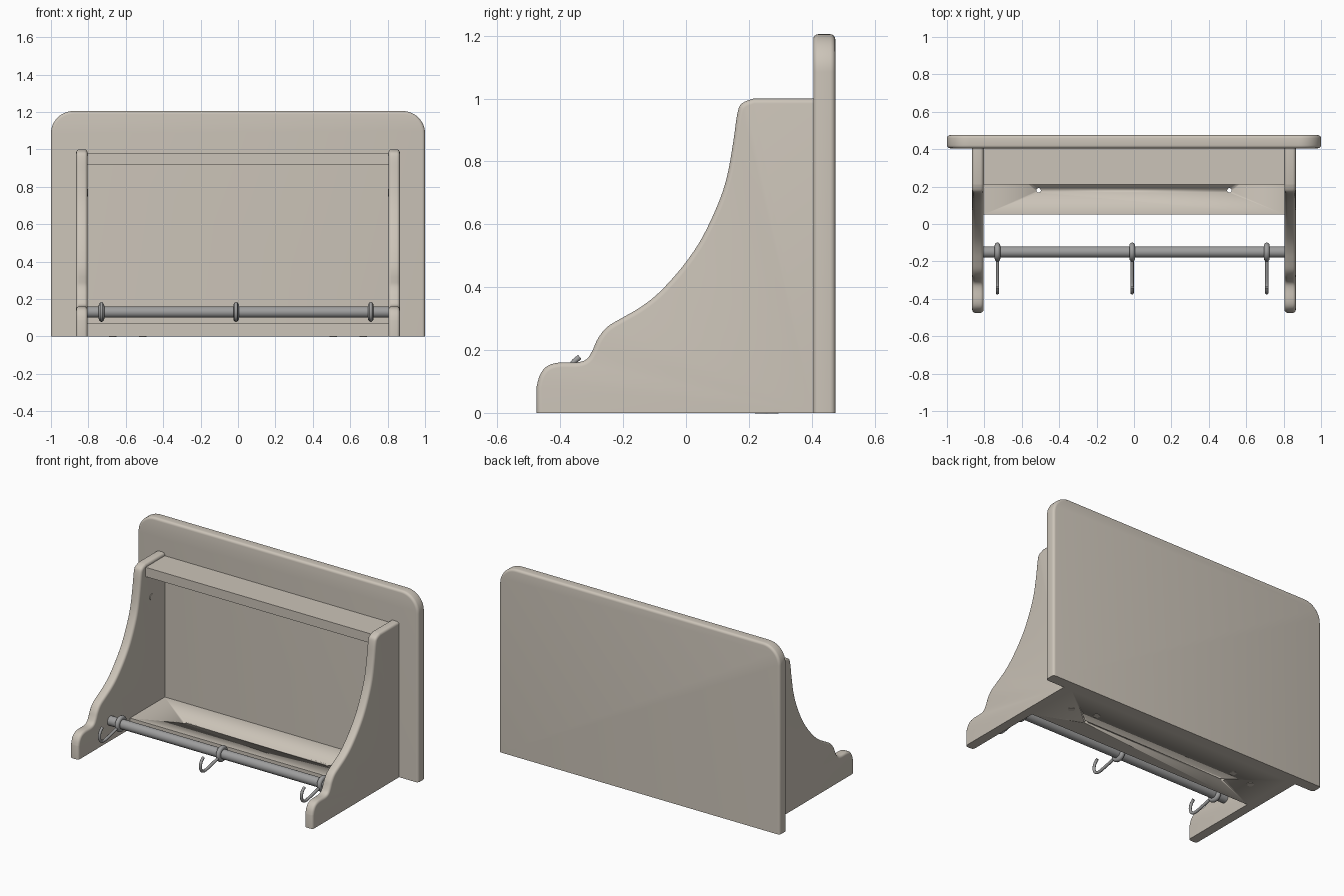
import bpy, bmesh
from math import cos, sin, pi, radians
from mathutils import Vector

cube = bpy.data.objects.get("Cube")
if cube:
    bpy.data.objects.remove(cube)


def material(name, colour, rough):
    m = bpy.data.materials.new(name)
    m.use_nodes = True
    m.diffuse_color = (*colour, 1)
    node = m.node_tree.nodes["Principled BSDF"]
    node.inputs["Base Color"].default_value = (*colour, 1)
    node.inputs["Roughness"].default_value = rough
    return m


WOOD = material("painted wood", (0.60, 0.55, 0.48), 0.6)
METAL = material("grey metal", (0.34, 0.34, 0.34), 0.4)


def finish(obj, mat, name):
    obj.name = name
    obj.data.materials.append(mat)
    bpy.ops.object.select_all(action='DESELECT')
    obj.select_set(True)
    bpy.context.view_layer.objects.active = obj
    bpy.ops.object.shade_smooth_by_angle(angle=radians(35))
    return obj


def slab(name, outline, depth, rounded, radius=0.016):
    """Extrude a 3D outline; round the rim edges whose middle passes the rule."""
    bm = bmesh.new()
    face = bm.faces.new([bm.verts.new(p) for p in outline])
    grown = bmesh.ops.extrude_face_region(bm, geom=[face], use_keep_orig=True)
    new = [g for g in grown["geom"] if isinstance(g, bmesh.types.BMVert)]
    bmesh.ops.translate(bm, verts=new, vec=depth)
    bmesh.ops.recalc_face_normals(bm, faces=bm.faces)
    along = Vector(depth).normalized()
    rim = [e for e in bm.edges
           if abs((e.verts[0].co - e.verts[1].co).dot(along)) < 1e-4
           and rounded((e.verts[0].co + e.verts[1].co) / 2)]
    if rim:
        bmesh.ops.bevel(bm, geom=rim, offset=radius, segments=4, profile=0.5,
                        affect='EDGES', clamp_overlap=True)
    mesh = bpy.data.meshes.new(name)
    bm.to_mesh(mesh)
    bm.free()
    obj = bpy.data.objects.new(name, mesh)
    bpy.context.collection.objects.link(obj)
    return finish(obj, WOOD, name)


def smooth_path(pts, steps=4):
    """Catmull-Rom curve through 2D points."""
    v = [Vector(p) for p in pts]
    v = [v[0]] + v + [v[-1]]
    out = []
    for a, b, c, d in zip(v, v[1:], v[2:], v[3:]):
        for i in range(steps):
            t = i / steps
            out.append((2 * b + (c - a) * t + (2 * a - 5 * b + 4 * c - d) * t * t
                        + (3 * b - a - 3 * c + d) * t ** 3) / 2)
    return out + [v[-1]]


def cylinder(name, mat, radius, depth, loc, rot=(0, 0, 0), sides=32):
    bpy.ops.mesh.primitive_cylinder_add(vertices=sides, radius=radius, depth=depth,
                                        location=loc, rotation=rot)
    return finish(bpy.context.object, mat, name)


# Back board with rounded upper corners
R, TOP, BACK = 0.12, 1.205, 0.475
outline = [(-1, BACK, 0), (1, BACK, 0)]
for cx, start in ((1 - R, 0), (R - 1, pi / 2)):
    for i in range(13):
        a = start + i * pi / 24
        outline.append((cx + R * cos(a), BACK, TOP - R + R * sin(a)))
slab("back_board", outline, (0, -0.07, 0), lambda c: c.z > 0.01)

# Curved side brackets
sweep = smooth_path([
    (-0.475, 0.085), (-0.465, 0.12), (-0.443, 0.148), (-0.405, 0.16), (-0.345, 0.161),
    (-0.315, 0.172), (-0.297, 0.2), (-0.28, 0.237), (-0.25, 0.274), (-0.2, 0.304),
    (-0.15, 0.333), (-0.1, 0.37), (-0.05, 0.42), (0, 0.48), (0.05, 0.555),
    (0.1, 0.66), (0.13, 0.75), (0.15, 0.86), (0.163, 0.95), (0.177, 0.984), (0.215, 1)])
profile = [(-0.475, 0)] + [tuple(p) for p in sweep] + [(0.405, 1), (0.405, 0)]
for side, s in (("left", 1), ("right", -1)):
    slab(side + "_bracket", [(s * 0.805, y, z) for y, z in profile], (s * 0.06, 0, 0),
         lambda c: c.z > 0.001 and c.y < 0.4)


# Shelves between the brackets
def shelf(name, front, low, high, rounded):
    ring = [(front, low), (front, high), (0.405, high), (0.405, low)]
    return slab(name, [(-0.806, y, z) for y, z in ring], (1.612, 0, 0), rounded, 0.012)


shelf("top_shelf", 0.21, 0.92, 0.98, lambda c: False)
bottom = shelf("bottom_shelf", 0.05, 0, 0.07, lambda c: False)

# Drilled holes in the bottom shelf
for s in (-1, 1):
    cutter = cylinder("hole_cutter", WOOD, 0.012, 0.3, (s * 0.51, 0.18, 0.03), sides=16)
    cut = bottom.modifiers.new("hole", 'BOOLEAN')
    cut.operation = 'DIFFERENCE'
    cut.solver = 'EXACT'
    cut.object = cutter
    cutter.hide_render = True
    cutter.hide_viewport = True
    cutter.display_type = 'WIRE'

# Thin screw plugs under the shelves and inside the brackets
for s in (-1, 1):
    for spot in ((0.67, 0.24, 0), (0.51, 0.275, 0), (0.67, 0.28, 0.92)):
        cylinder("screw_plug", WOOD, 0.02, 0.006, (s * spot[0], spot[1], spot[2] + 0.001))
    cylinder("side_plug", WOOD, 0.02, 0.006, (s * 0.804, 0.27, 0.767), (0, pi / 2, 0))

# Hanging rod
ROD_Y, ROD_Z = -0.15, 0.13
cylinder("hanging_rod", METAL, 0.03, 1.62, (0, ROD_Y, ROD_Z), (0, pi / 2, 0))

# Hooks: a ring on the rod and a bent wire reaching forward
wire = smooth_path([(-0.19, 0.115), (-0.24, 0.103), (-0.29, 0.092), (-0.33, 0.087),
                    (-0.358, 0.1), (-0.368, 0.128), (-0.36, 0.158), (-0.338, 0.178)])
for x in (-0.73, -0.01, 0.71):
    bpy.ops.mesh.primitive_torus_add(location=(x, ROD_Y, ROD_Z), rotation=(0, pi / 2, 0),
                                     major_radius=0.036, minor_radius=0.015,
                                     major_segments=32, minor_segments=12)
    finish(bpy.context.object, METAL, "hook_ring")
    curve = bpy.data.curves.new("hook_wire", 'CURVE')
    curve.dimensions = '3D'
    curve.bevel_depth = 0.009
    curve.bevel_resolution = 3
    curve.use_fill_caps = True
    line = curve.splines.new('POLY')
    line.points.add(len(wire) - 1)
    for point, (y, z) in zip(line.points, wire):
        point.co = (x, y, z, 1)
    line.use_smooth = True
    curve.materials.append(METAL)
    bpy.context.collection.objects.link(bpy.data.objects.new("hook_wire", curve))
